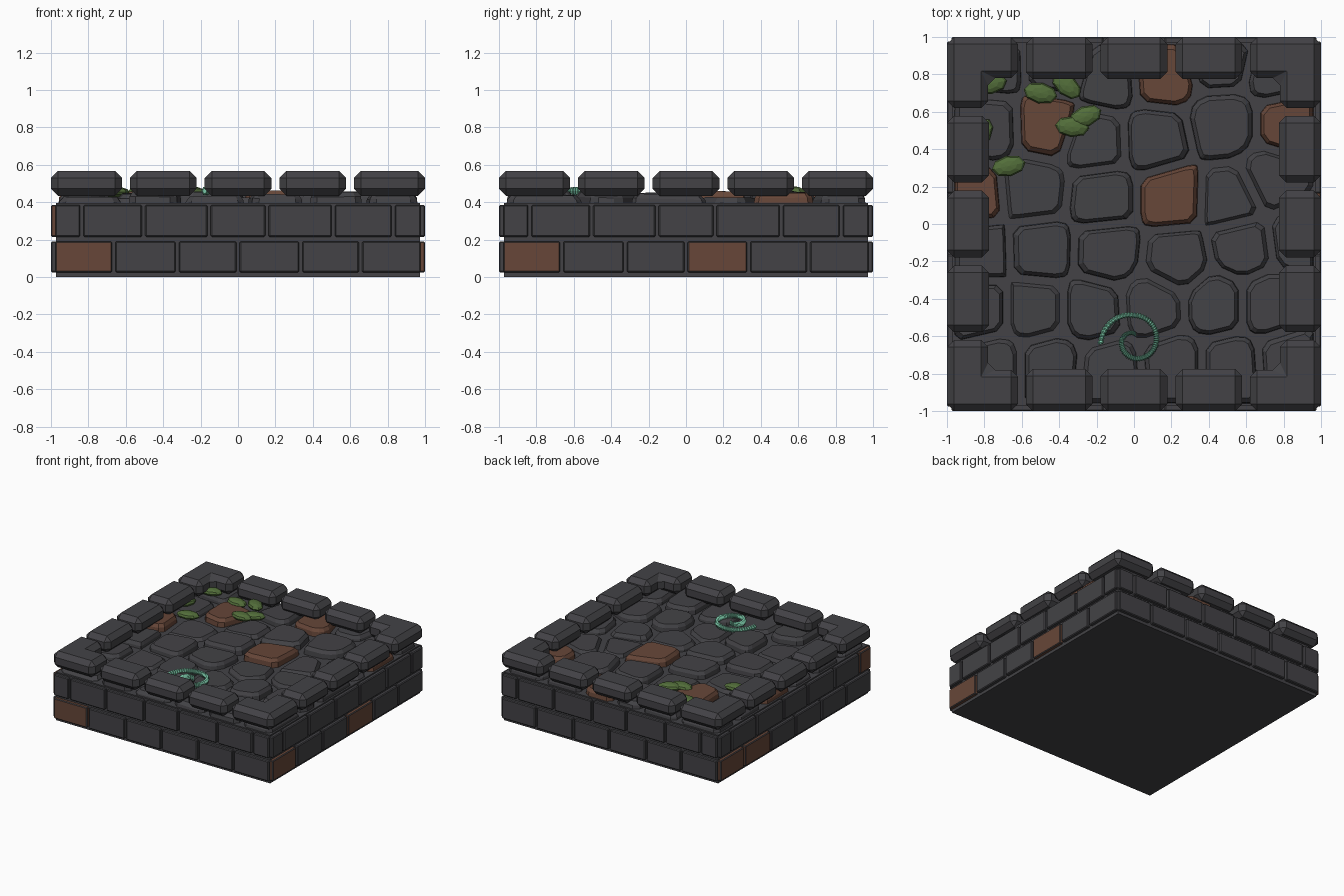
import bpy, bmesh, math, random
from mathutils import Vector, Matrix

if "Cube" in bpy.data.objects:
    bpy.data.objects.remove(bpy.data.objects["Cube"])

random.seed(4)


def material(name, rgb):
    m = bpy.data.materials.new(name)
    m.diffuse_color = (*rgb, 1)
    m.use_nodes = True
    m.node_tree.nodes["Principled BSDF"].inputs["Base Color"].default_value = m.diffuse_color
    return m


STONE = material("dark stone", (0.056, 0.055, 0.061))
BROWN = material("brown stone", (0.135, 0.062, 0.040))
GREEN = material("moss green", (0.085, 0.155, 0.042))
TEAL = material("pale teal", (0.21, 0.62, 0.42))


def finish(name, bm, mats):
    bmesh.ops.recalc_face_normals(bm, faces=bm.faces)
    me = bpy.data.meshes.new(name)
    bm.to_mesh(me)
    bm.free()
    for m in mats:
        me.materials.append(m)
    ob = bpy.data.objects.new(name, me)
    bpy.context.collection.objects.link(ob)
    return ob


def loft(bm, rings, mat=0):
    """Closed solid through rings that share a point count."""
    vs = [[bm.verts.new(p) for p in r] for r in rings]
    n = len(vs[0])
    faces = [bm.faces.new(vs[0][::-1]), bm.faces.new(vs[-1])]
    for a, b in zip(vs, vs[1:]):
        for i in range(n):
            j = (i + 1) % n
            faces.append(bm.faces.new((a[i], a[j], b[j], b[i])))
    for f in faces:
        f.material_index = mat


def block(bm, outline, z0, z1, bevel, mat=0, turn=0.0):
    """Bevelled prism, turned about the centre of the model."""
    part = bmesh.new()
    loft(part, [[(x, y, z) for x, y in outline] for z in (z0, z1)], mat)
    bmesh.ops.recalc_face_normals(part, faces=part.faces)
    if bevel:
        bmesh.ops.bevel(part, geom=part.edges[:], offset=bevel, segments=1,
                        affect='EDGES', clamp_overlap=True)
    part.transform(Matrix.Rotation(turn, 4, 'Z'))
    tmp = bpy.data.meshes.new("tmp")
    part.to_mesh(tmp)
    part.free()
    bm.from_mesh(tmp)
    bpy.data.meshes.remove(tmp)


def rect(x0, x1, y0, y1):
    return [(x0, y0), (x1, y0), (x1, y1), (x0, y1)]


# Core slab
bm = bmesh.new()
block(bm, rect(-0.973, 0.973, -0.973, 0.973), 0, 0.395, 0)
finish("core_slab", bm, [STONE])

# Two courses of wall bricks on each side; sides are front, right, back, left
LOW = [-0.985, -0.665, -0.325, 0.0, 0.335, 0.655, 0.985]
HIGH = [-0.985, -0.835, -0.505, -0.155, 0.155, 0.51, 0.83, 0.985]
BROWN_BRICKS = {(0, 0, 0), (1, 0, 0), (1, 0, 3), (3, 0, 0), (3, 0, 1), (3, 1, 6)}
bm = bmesh.new()
for side in range(4):
    for course, (cuts, z0, z1) in enumerate(((LOW, 0.025, 0.19), (HIGH, 0.215, 0.385))):
        for i, (a, b) in enumerate(zip(cuts, cuts[1:])):
            block(bm, rect(a + 0.009, b - 0.009, -1.0, -0.95), z0, z1, 0.006,
                  int((side, course, i) in BROWN_BRICKS), side * math.pi / 2)
finish("wall_bricks", bm, [STONE, BROWN])

# Rim: one L-shaped corner and three straight blocks per side
bm = bmesh.new()
L = [(-1, -1), (-0.62, -1), (-0.62, -0.78), (-0.78, -0.78), (-0.78, -0.62), (-1, -0.62)]
for side in range(4):
    block(bm, L, 0.434, 0.568, 0.038, 0, side * math.pi / 2)
    for c in (-0.4, 0, 0.4):
        block(bm, rect(c - 0.178, c + 0.178, -1, -0.775), 0.434, 0.568, 0.038, 0,
              side * math.pi / 2)
finish("rim_stones", bm, [STONE])

# Floor paving: centre of each stone and its top height
SEEDS = [
    (-0.78, 0.52, .44), (-0.47, 0.53, .455), (-0.75, 0.85, .44), (-0.42, 0.86, .44),
    (-0.14, 0.78, .45), (0.15, 0.80, .455), (0.48, 0.53, .455), (0.46, 0.89, .44),
    (0.11, 0.45, .455), (-0.21, 0.44, .425), (0.83, 0.53, .45), (0.77, 0.82, .44),
    (-0.87, 0.15, .45), (-0.54, 0.18, .42), (-0.17, 0.14, .455), (0.2, 0.14, .46),
    (0.52, 0.13, .42), (0.74, 0.24, .425), (-0.83, -0.15, .44), (-0.5, -0.14, .45),
    (-0.14, -0.15, .45), (0.23, -0.19, .435), (0.58, -0.12, .435), (0.88, -0.08, .44),
    (-0.53, -0.46, .42), (-0.22, -0.46, .455), (0.1, -0.44, .425), (0.44, -0.43, .455),
    (0.72, -0.43, .45), (-0.83, -0.46, .44), (-0.76, -0.76, .43), (-0.45, -0.76, .455),
    (-0.13, -0.79, .43), (0.21, -0.76, .44), (0.52, -0.76, .455), (0.82, -0.74, .44)]
BROWN_PAVING = {1, 5, 10, 12, 15}


def cell(k):
    """Region closest to seed k, shrunk to leave a mortar joint."""
    p = Vector(SEEDS[k][:2])
    poly = [Vector(c) for c in rect(-0.96, 0.96, -0.96, 0.96)]
    for m, s in enumerate(SEEDS):
        if m == k:
            continue
        q = Vector(s[:2])
        n = (q - p).normalized()
        limit = (q - p).length / 2 - 0.02
        out = []
        for a, b in zip(poly, poly[1:] + poly[:1]):
            da, db = (a - p).dot(n) - limit, (b - p).dot(n) - limit
            if da <= 0:
                out.append(a)
            if da * db < 0:
                out.append(a.lerp(b, da / (da - db)))
        poly = out
    return poly


bm = bmesh.new()
for k, (_, _, top) in enumerate(SEEDS):
    poly = cell(k)
    # Clip the corners of the outline
    ring = []
    for i, v in enumerate(poly):
        for w in (poly[i - 1], poly[(i + 1) % len(poly)]):
            d = w - v
            ring.append(v + d * min(0.3, 0.035 / max(d.length, 1e-5)))
    mid = sum(ring, Vector((0, 0))) / len(ring)
    tilt = Vector((random.uniform(-.03, .03), random.uniform(-.03, .03)))
    rings = []
    for scale, drop in ((1, None), (0.97, 0.025), (0.85, 0)):
        pts = [mid + (v - mid) * scale for v in ring]
        rings.append([(v.x, v.y, 0.385 if drop is None else
                       max(0.396, top - drop + tilt.dot(v - mid))) for v in pts])
    loft(bm, rings, int(k in BROWN_PAVING))
finish("floor_paving", bm, [STONE, BROWN])

# Moss clumps: x, y, turn in degrees
bm = bmesh.new()
for x, y, deg in ((-0.5, 0.70, -12), (-0.36, 0.74, -40), (-0.26, 0.575, 22), (-0.33, 0.52, -5),
                  (-0.67, 0.31, 12), (-0.77, 0.75, 10), (-0.82, 0.48, 60)):
    mat = (Matrix.Translation((x, y, 0.455)) @ Matrix.Rotation(math.radians(deg), 4, 'Z')
           @ Matrix.Diagonal((0.092, 0.056, 0.03, 1)))
    bmesh.ops.create_uvsphere(bm, u_segments=8, v_segments=6, radius=1, matrix=mat)
finish("moss_clumps", bm, [GREEN])

# Ridged spiral tendril lying on the floor
RADII = [0.19, 0.132, 0.11, 0.10, 0.075, 0.025]
STEPS = 150
rings = []
for i in range(STEPS + 1):
    t = i / STEPS * (len(RADII) - 1)
    j = min(int(t), len(RADII) - 2)
    r = RADII[j] + (RADII[j + 1] - RADII[j]) * (t - j)
    ang = math.radians(187 - 92 * t)
    out = Vector((math.cos(ang), math.sin(ang), 0))
    centre = Vector((0.01, -0.62, 0.46)) + out * r
    size = (0.017 if i % 2 else 0.011)
    rings.append([centre + out * size * math.cos(a) + Vector((0, 0, 1.4 * size * math.sin(a)))
                  for a in (s * math.pi / 3 for s in range(6))])
bm = bmesh.new()
loft(bm, rings)
finish("spiral_tendril", bm, [TEAL])
